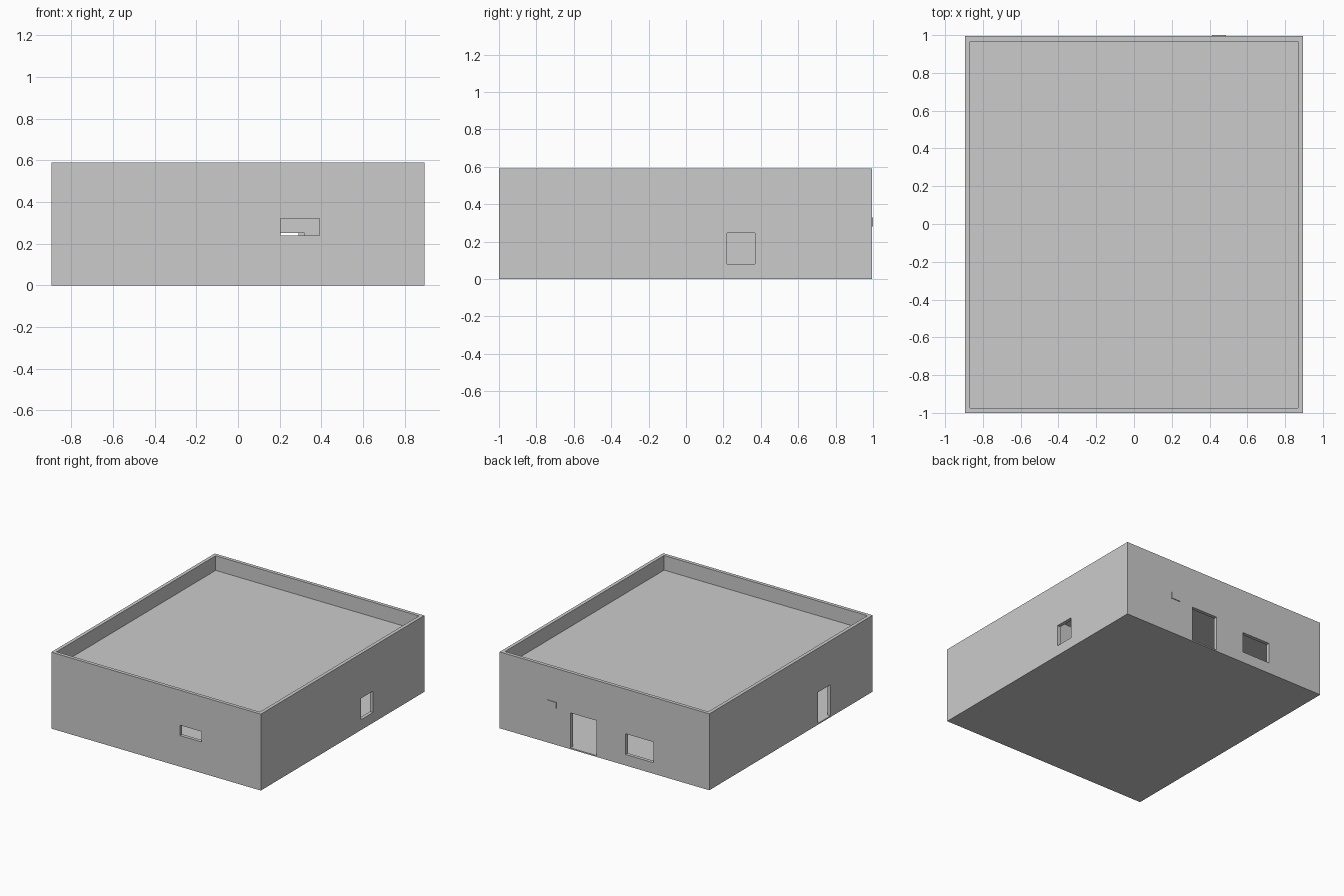
import bpy

if "Cube" in bpy.data.objects:
    bpy.data.objects.remove(bpy.data.objects["Cube"])

W, Y0, Y1, H = 0.895, -1.0, 0.994, 0.59   # outer half width, front, back, height
T = 0.027                                 # wall thickness
FLOOR, CEIL, ROOF = 0.01, 0.447, 0.477    # floor top, roof underside, roof top


def box(name, x, y, z):
    """Box from (min, max) ranges on each axis."""
    bpy.ops.mesh.primitive_cube_add(size=1, location=[sum(r) / 2 for r in (x, y, z)])
    ob = bpy.context.object
    ob.name = name
    ob.scale = [r[1] - r[0] for r in (x, y, z)]
    bpy.ops.object.transform_apply(location=False, rotation=False, scale=True)
    return ob


def cut(target, *ranges):
    """Subtract a box from the target and discard the cutter."""
    cutter = box("cutter", *ranges)
    cutter.hide_render = True
    mod = target.modifiers.new("opening", 'BOOLEAN')
    mod.operation, mod.solver, mod.object = 'DIFFERENCE', 'EXACT', cutter
    bpy.context.view_layer.objects.active = target
    bpy.ops.object.modifier_apply(modifier=mod.name)
    bpy.data.objects.remove(cutter, do_unlink=True)


inner_x, inner_y = (-W + T, W - T), (Y0 + T, Y1 - T)
front, back = (Y0 - 0.05, Y0 + 0.1), (Y1 - 0.1, Y1 + 0.05)
left, right = (-W - 0.05, -W + 0.1), (W - 0.1, W + 0.05)

# Building shell: floor and outer walls, rising past the roof as a parapet
shell = box("outer_walls", (-W, W), (Y0, Y1), (0, H))
cut(shell, inner_x, inner_y, (FLOOR, H + 0.1))

# Windows and doors in the outer walls
openings = [
    ((0.205, 0.39), front, (0.24, 0.32)),     # front window
    (right, (0.22, 0.37), (0.08, 0.245)),     # right window
    ((0.067, 0.29), back, (FLOOR, 0.28)),     # back door
    ((-0.42, -0.18), back, (0.085, 0.245)),   # back window
    (left, (-0.485, -0.335), (FLOOR, 0.25)),  # left door
]
for o in openings:
    cut(shell, *o)

# Flat roof set down inside the parapet
box("roof", inner_x, inner_y, (CEIL, ROOF))

# Inner dividing wall with a doorway
partition = box("inner_wall", inner_x, (-0.03, 0.0), (FLOOR, CEIL))
cut(partition, (0.1, 0.32), (-0.1, 0.1), (FLOOR - 0.05, 0.25))

# Small plate on the back wall beside the door
box("wall_plate", (0.412, 0.487), (Y1 - 0.01, 1.0), (0.28, 0.33))
